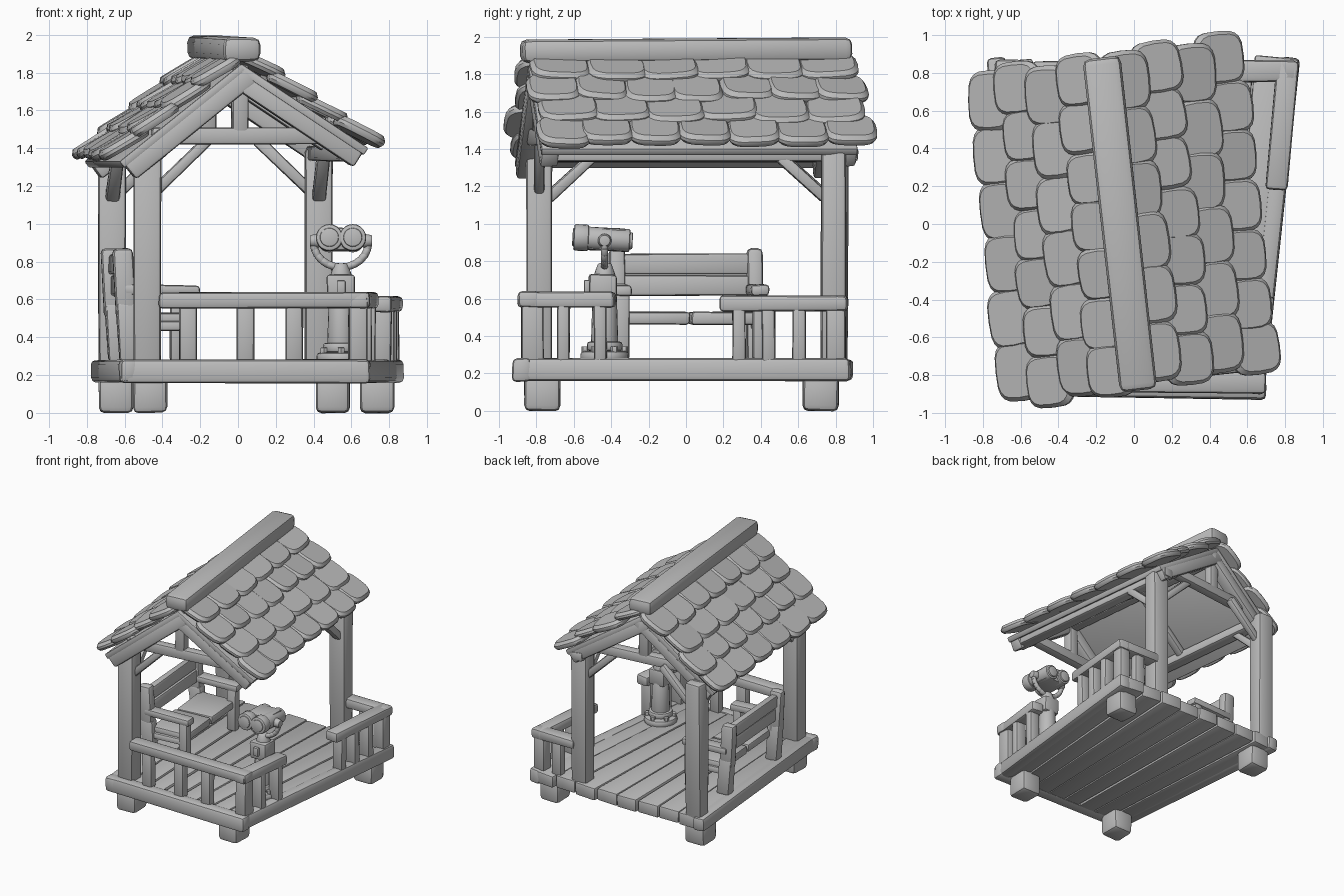
import bpy, bmesh, math, random
from mathutils import Matrix, Vector

random.seed(4)
if "Cube" in bpy.data.objects:
    bpy.data.objects.remove(bpy.data.objects["Cube"], do_unlink=True)

mat = bpy.data.materials.new("plain_grey")
mat.use_nodes = True
GREY = (0.5, 0.5, 0.5, 1)
mat.diffuse_color = GREY
mat.node_tree.nodes["Principled BSDF"].inputs["Base Color"].default_value = GREY

WORLD = Matrix.Identity(4)
ROOF = Matrix.Translation((-0.075, 0, 0)) @ Matrix.Rotation(math.radians(6.3), 4, 'Z')
BENCH = Matrix.Translation((-0.62, 0, 0)) @ Matrix.Rotation(math.radians(4.5), 4, 'Z')


def finish(name, bm, m=WORLD, angle=35):
    bmesh.ops.recalc_face_normals(bm, faces=bm.faces)
    bm.transform(m)
    me = bpy.data.meshes.new(name)
    bm.to_mesh(me)
    bm.free()
    me.materials.append(mat)
    ob = bpy.data.objects.new(name, me)
    bpy.context.collection.objects.link(ob)
    bpy.ops.object.select_all(action='DESELECT')
    ob.select_set(True)
    bpy.context.view_layer.objects.active = ob
    bpy.ops.object.shade_smooth_by_angle(angle=math.radians(angle))


def beam(name, a, b, w, h, frame=WORLD, w2=None, bevel=0.018, rough=0.004):
    """Rounded timber from a to b; w is its sideways width, h its depth."""
    a, b = Vector(a), Vector(b)
    d = (b - a).normalized()
    side = Vector((1, 0, 0)) if abs(d.z) > 0.97 else d.cross((0, 0, 1)).normalized()
    up = side.cross(d).normalized()
    bm = bmesh.new()
    bmesh.ops.create_cube(bm, size=1)
    for v in bm.verts:
        c = v.co.copy()
        end, width = (a, w) if c.y < 0 else (b, w2 or w)
        v.co = end + side * c.x * width + up * c.z * h
        v.co += Vector([random.uniform(-rough, rough) for _ in range(3)])
    bm.normal_update()
    bmesh.ops.bevel(bm, geom=bm.edges[:], offset=min(bevel, w * 0.3, h * 0.3),
                    segments=2, profile=0.5, affect='EDGES')
    finish(name, bm, frame)


def rod(name, a, b, r, r2=None, sides=20):
    a, b = Vector(a), Vector(b)
    bm = bmesh.new()
    bmesh.ops.create_cone(bm, cap_ends=True, segments=sides, radius1=r,
                          radius2=r2 or r, depth=(b - a).length)
    bm.normal_update()
    rims = [e for e in bm.edges if any(len(f.verts) > 4 for f in e.link_faces)]
    bmesh.ops.bevel(bm, geom=rims, offset=r * 0.15, segments=2, affect='EDGES', profile=0.5)
    turn = (b - a).to_track_quat('Z', 'Y').to_matrix().to_4x4()
    finish(name, bm, Matrix.Translation((a + b) / 2) @ turn)


# Deck: narrower at the front, planks running front to back
def edge(y, t):
    k = (y + 0.9) / 1.77
    left, right = -0.62 - 0.16 * k, 0.69 + 0.19 * k
    return left + (right - left) * t


PLANKS = 8
for i in range(PLANKS):
    t = 0.03 + 0.94 * (i + 0.5) / PLANKS
    step = 0.94 / PLANKS
    f, k = -0.84, 0.87 + random.uniform(-0.01, 0.015)
    wf, wk = [(edge(y, 1) - edge(y, 0)) * step - 0.006 for y in (f, k)]
    beam("deck_plank", (edge(f, t), f, 0.22), (edge(k, t), k, 0.22), wf, 0.105, w2=wk, bevel=0.014)
for s, name in ((0, "left_deck_beam"), (1, "right_deck_beam")):
    inset = 0.05 if s == 0 else -0.05
    beam(name, (edge(-0.91, s) + inset, -0.91, 0.22), (edge(0.88, s) + inset, 0.88, 0.22),
         0.1, 0.12, bevel=0.025)
beam("front_deck_beam", (-0.63, -0.86, 0.22), (0.70, -0.88, 0.22), 0.1, 0.125, bevel=0.025)
for x, y in ((-0.465, -0.77), (0.5, -0.77), (-0.645, 0.72), (0.735, 0.72)):
    beam("foot", (x, y, 0), (x, y, 0.19), 0.18, 0.19, bevel=0.03)

# Three posts carry the roof
POSTS = {"front_post": (-0.48, -0.785), "back_post": (-0.665, 0.8), "back_side_post": (0.425, 0.79)}
for name, (x, y) in POSTS.items():
    beam(name, (x, y, 0.24), (x, y, 1.4), 0.145, 0.135, bevel=0.022)
    # Braces from the post to the eave beam
    inward = -math.copysign(1, y)
    beam("eave_brace", (x, y + inward * 0.04, 1.13),
         (x - inward * 0.03, y + inward * 0.3, 1.37), 0.07, 0.06)
    across = -math.copysign(1, x)
    beam("tie_brace", (x + across * 0.04, y, 1.17), (x + across * 0.33, y, 1.45), 0.06, 0.06)

# Roof: run and drop of each slope, apex height of the sheathing
APEX = 1.85
SLOPES = {-1: (0.69, 0.55), 1: (0.72, 0.475)}


def tile(frame, w, l, t=0.058, sides=20):
    bm = bmesh.new()
    rings = []
    for scale, z in ((0.92, 0), (1, t * 0.3), (1, t * 0.6), (0.87, t)):
        ring = []
        for i in range(sides):
            a = math.tau * i / sides
            c, s = math.cos(a), math.sin(a)
            u = math.copysign(abs(c) ** 0.58, c) * w / 2
            v = math.copysign(abs(s) ** 0.58, s) * l / 2
            ring.append(bm.verts.new((u * scale, v * scale, z)))
        rings.append(ring)
    for lo, hi in zip(rings, rings[1:]):
        for i in range(sides):
            j = (i + 1) % sides
            bm.faces.new((lo[i], lo[j], hi[j], hi[i]))
    bm.faces.new(rings[0])
    bm.faces.new(rings[-1])
    finish("roof_tile", bm, frame)


for s, (run, drop) in SLOPES.items():
    length = math.hypot(run, drop)
    down = Vector((s * run, 0, -drop)) / length
    normal = Vector((s * drop, 0, run)) / length
    apex = Vector((0, 0, APEX))
    # Sheathing under the tiles
    beam("roof_sheathing", apex - normal * 0.025, apex + down * (length - 0.05) - normal * 0.025,
         1.7, 0.045, ROOF, bevel=0.01, rough=0)
    # Gable and inner rafters
    for y in (-0.8, 0.8):
        beam("gable_rafter", apex - normal * 0.08 + Vector((0, y, 0)),
             apex + down * (length - 0.06) - normal * 0.08 + Vector((0, y, 0)), 0.1, 0.1, ROOF)
    beam("inner_rafter", apex - normal * 0.07, apex + down * (length - 0.16) - normal * 0.07,
         0.07, 0.06, ROOF)
    # Eave beam
    x = -0.495 if s < 0 else 0.57
    beam("eave_beam", (x, -0.82, 1.37), (x, 0.86, 1.37), 0.1, 0.08, ROOF)
    # Staggered tile rows, eave upwards
    shift = 0.0 if s < 0 else 0.03
    for row in range(4):
        count, step, width = ((7, 0.258, 0.285), (6, 0.285, 0.325))[(row + (s < 0)) % 2]
        for i in range(count):
            y = shift + (i - (count - 1) / 2) * step + random.uniform(-0.012, 0.012)
            d = length - 0.14 - row * 0.205 + random.uniform(-0.015, 0.015)
            basis = Matrix((Vector((0, 1, 0)), down, normal)).transposed().to_4x4()
            tilt = (Matrix.Rotation(0.13 + random.uniform(-0.03, 0.04), 4, 'X')
                    @ Matrix.Rotation(random.uniform(-0.07, 0.07), 4, 'Y')
                    @ Matrix.Rotation(random.uniform(-0.06, 0.06), 4, 'Z'))
            place = Matrix.Translation(apex + down * d + normal * 0.022 + Vector((0, y, 0)))
            tile(ROOF @ place @ basis @ tilt, width, 0.29)
beam("ridge_cap", (0, -0.885, 1.92), (0, 0.885, 1.935), 0.2, 0.125, ROOF, bevel=0.037)
beam("ridge_beam", (0, -0.8, 1.76), (0, 0.8, 1.76), 0.08, 0.09, ROOF)
for y in (-0.78, 0.78):
    beam("tie_beam", (-0.47, y, 1.465), (0.54, y, 1.465), 0.08, 0.09, ROOF)
    beam("king_post", (0, y, 1.48), (0, y, 1.84), 0.09, 0.08, ROOF)


# Railings
def railing(a, b, z, spots, size=0.095):
    a, b = Vector((*a, z)), Vector((*b, z))
    beam("hand_rail", a, b, 0.115, 0.085, bevel=0.022)
    for t in spots:
        p = a.lerp(b, t)
        beam("baluster", (p.x, p.y, 0.26), (p.x, p.y, z), size, 0.07)


railing((-0.42, -0.83), (0.70, -0.84), 0.595, (0.14, 0.41, 0.64))
railing((0.63, -0.9), (0.69, -0.38), 0.595, (0.47, 0.85))
beam("rail_corner_post", (0.635, -0.82, 0.26), (0.635, -0.82, 0.6), 0.1, 0.12)
railing((0.755, 0.18), (0.815, 0.865), 0.575, (0.15, 0.38, 0.62))
railing((0.46, 0.81), (0.865, 0.81), 0.575, (0.45,))
beam("rail_corner_post", (0.80, 0.8, 0.26), (0.80, 0.8, 0.575), 0.1, 0.1)

# Bench, facing inward
for y in (-0.37, 0.37):
    beam("bench_back_post_lower", (0.02, y, 0.27), (0.0, y, 0.58), 0.11, 0.09, BENCH)
    beam("bench_back_post_upper", (0.0, y, 0.5), (-0.02, y, 0.87), 0.11, 0.085, BENCH, bevel=0.03)
    beam("bench_arm_rest", (-0.02, y, 0.65), (0.39, y, 0.645), 0.1, 0.06, BENCH, bevel=0.025)
    beam("bench_front_leg", (0.33, y, 0.27), (0.33, y, 0.64), 0.08, 0.08, BENCH)
    beam("bench_side_rail", (0.0, y, 0.46), (0.33, y, 0.46), 0.05, 0.05, BENCH)
    beam("bench_seat_board", (0.19, y * 0.01, 0.495), (0.19, y * 1.02, 0.495), 0.32, 0.07, BENCH)
for x, z in ((0.0, 0.67), (-0.01, 0.785)):
    beam("bench_back_slat", (x, -0.38, z), (x, 0.38, z), 0.055, 0.112, BENCH)

# Viewer on a pedestal
CX, CY = 0.545, -0.435
rod("viewer_base", (CX, CY, 0.26), (CX, CY, 0.32), 0.13)
for i in range(6):
    a = math.tau * (i + 0.5) / 6
    x, y = CX + 0.105 * math.cos(a), CY + 0.105 * math.sin(a)
    rod("base_bolt", (x, y, 0.31), (x, y, 0.345), 0.02, sides=6)
rod("pedestal", (CX, CY, 0.3), (CX, CY, 0.62), 0.075, 0.065)
rod("pedestal_collar", (CX, CY, 0.32), (CX, CY, 0.37), 0.095)
beam("coin_box", (CX, CY - 0.01, 0.59), (CX, CY - 0.01, 0.73), 0.15, 0.15)
beam("coin_plate", (CX, CY - 0.095, 0.63), (CX, CY - 0.095, 0.7), 0.045, 0.03, bevel=0.006, rough=0)
rod("swivel", (CX, CY, 0.72), (CX, CY, 0.79), 0.06, 0.035)

# U-shaped yoke as a bent bar
arc = [Vector((CX + 0.145 * math.cos(a), CY, 0.9 + 0.13 * math.sin(a)))
       for a in [math.pi * (1 + i / 12) for i in range(13)]]
for p, q in zip(arc, arc[1:]):
    rod("yoke_segment", p, q + (q - p) * 0.15, 0.02, sides=10)
for s in (-1, 1):
    rod("yoke_knob", (CX + s * 0.115, CY, 0.91), (CX + s * 0.165, CY, 0.91), 0.038, 0.03)
    x = CX + s * 0.062
    rod("viewer_barrel", (x, -0.56, 0.925), (x, -0.3, 0.91), 0.062)
    rod("front_hood", (x, -0.6, 0.928), (x, -0.52, 0.924), 0.071)
    rod("lens_rim", (x, -0.607, 0.929), (x, -0.59, 0.928), 0.05)
    rod("eyepiece", (x, -0.32, 0.91), (x, -0.285, 0.908), 0.045)
beam("viewer_body", (CX, -0.53, 0.92), (CX, -0.32, 0.912), 0.2, 0.12)
